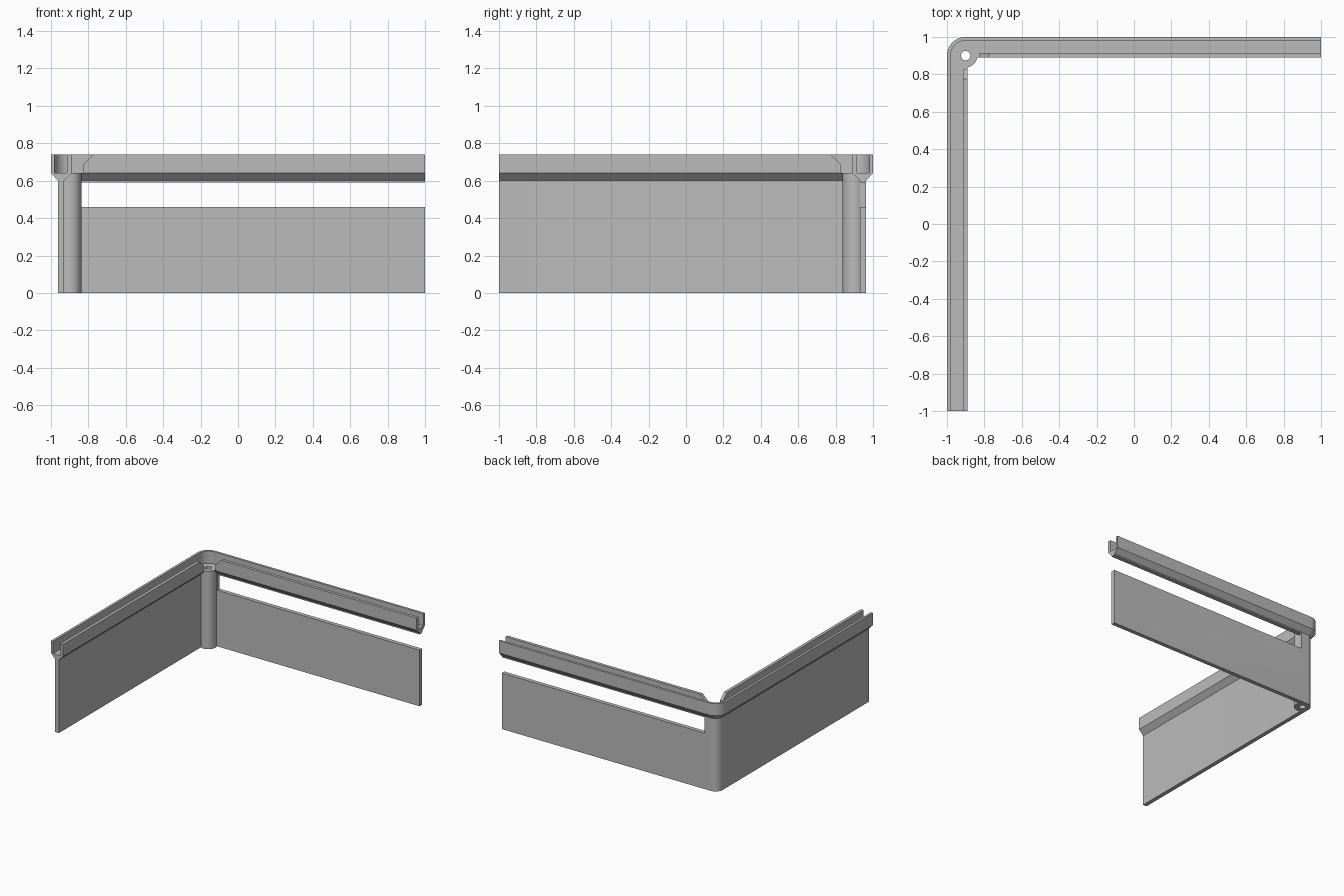
import bpy, bmesh, math
from mathutils import Vector

if "Cube" in bpy.data.objects:
    bpy.data.objects.remove(bpy.data.objects["Cube"], do_unlink=True)

grey = bpy.data.materials.new("mid grey")
grey.use_nodes = True
colour = (0.5, 0.5, 0.5, 1)
grey.diffuse_color = colour
grey.node_tree.nodes["Principled BSDF"].inputs["Base Color"].default_value = colour

R = 0.1                        # outer corner radius
CX, CY = -1 + R, 1 - R         # corner and screw hole centre
FLOOR, TOP = 0.64, 0.74        # rail floor and rim heights
INNER = 0.111                  # rail width
STEPS = 16


def finish(name, bm):
    bmesh.ops.remove_doubles(bm, verts=bm.verts, dist=1e-5)
    bmesh.ops.recalc_face_normals(bm, faces=bm.faces)
    mesh = bpy.data.meshes.new(name)
    bm.to_mesh(mesh)
    bm.free()
    mesh.materials.append(grey)
    ob = bpy.data.objects.new(name, mesh)
    bpy.context.collection.objects.link(ob)
    return ob


def station_points(d):
    """Plan path at inward offset d: left arm, rounded corner, back arm."""
    r = max(R - d, 0)
    c = Vector((-1 + d + r, 1 - d - r))
    pts = [Vector((-1 + d, -1))]
    for i in range(STEPS + 1):
        a = math.pi - i / STEPS * math.pi / 2
        pts.append(c + r * Vector((math.cos(a), math.sin(a))))
    return pts + [Vector((1, 1 - d))]


def sweep(name, profile):
    bm = bmesh.new()
    cols = [[bm.verts.new((p.x, p.y, z)) for p in station_points(d)] for d, z in profile]
    n = len(cols)
    for j in range(n):
        a, b = cols[j], cols[(j + 1) % n]
        for i in range(len(a) - 1):
            bm.faces.new((a[i], a[i + 1], b[i + 1], b[i]))
    for end in (0, -1):
        bm.faces.new([c[end] for c in cols])
    return finish(name, bm)


def cylinder(name, r, z0, z1):
    bm = bmesh.new()
    bmesh.ops.create_cone(bm, cap_ends=True, segments=4 * STEPS, radius1=r, radius2=r,
                          depth=z1 - z0)
    bmesh.ops.translate(bm, verts=bm.verts, vec=(CX, CY, (z0 + z1) / 2))
    return finish(name, bm)


def box(name, lo, hi):
    bm = bmesh.new()
    bmesh.ops.create_cube(bm, size=1)
    for v in bm.verts:
        v.co = [l if c < 0 else h for c, l, h in zip(v.co, lo, hi)]
    return finish(name, bm)


def cut(ob, cutter):
    cutter.hide_render = True
    mod = ob.modifiers.new("cut", 'BOOLEAN')
    mod.operation, mod.solver, mod.object = 'DIFFERENCE', 'EXACT', cutter
    bpy.context.view_layer.objects.active = ob
    bpy.ops.object.modifier_apply(modifier=mod.name)


def flange(name, along_back):
    """Inner rail lip with a clipped top corner beside the pillar."""
    outline = [(-1, FLOOR), (0.825, FLOOR), (0.825, 0.69), (0.775, TOP), (-1, TOP)]
    bm = bmesh.new()
    rows = []
    for d in (INNER - 0.025, INNER):
        # the back arm mirrors the left arm across the corner diagonal
        rows.append([bm.verts.new((-s, 1 - d, z) if along_back else (-1 + d, s, z))
                     for s, z in outline])
    for row in rows:
        bm.faces.new(row)
    a, b = rows
    for i in range(len(a)):
        k = (i + 1) % len(a)
        bm.faces.new((a[i], a[k], b[k], b[i]))
    return finish(name, bm)


# Wall with flared rail floor and outer rim, in one sweep
wall = sweep("wall_and_rail", [
    (0, TOP), (0.02, TOP), (0.02, FLOOR), (INNER, FLOOR), (0.071, 0.6),
    (0.071, 0), (0.0375, 0), (0.0375, 0.6), (0, FLOOR)])

# Corner pillar and inner rail lips
pillar = cylinder("corner_pillar", 0.0624, 0, FLOOR)
flange("left_rail_lip", False)
flange("back_rail_lip", True)

# Long slot in the back wall and screw hole through the corner
slot = box("slot_cutter", (-0.84, 0.8, 0.46), (1.1, 1.1, 0.59))
hole = cylinder("hole_cutter", 0.025, -0.1, 0.9)
cut(wall, slot)
cut(wall, hole)
cut(pillar, hole)
for helper in (slot, hole):
    bpy.data.objects.remove(helper, do_unlink=True)

# Smooth curved faces, keep edges sharp
for ob in (wall, pillar):
    bpy.ops.object.select_all(action='DESELECT')
    ob.select_set(True)
    bpy.context.view_layer.objects.active = ob
    bpy.ops.object.shade_smooth_by_angle(angle=math.radians(30))
